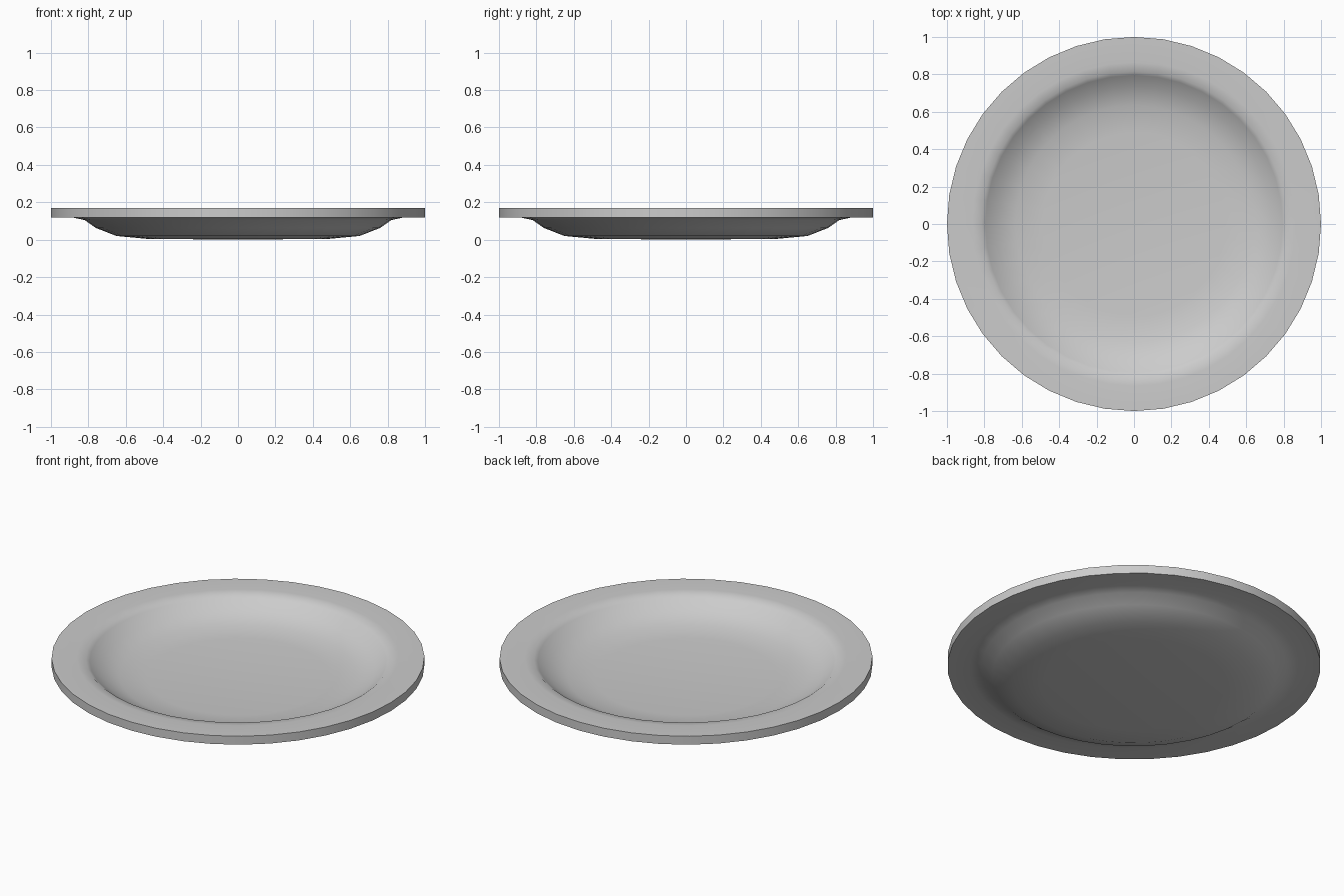
import bpy, bmesh, math

if "Cube" in bpy.data.objects:
    bpy.data.objects.remove(bpy.data.objects["Cube"])

SEGMENTS = 40

# Closed plate section (radius, height): underside outwards, rim, then the well back to the middle
profile = [
    (0, 0), (0.49, 0.005), (0.65, 0.02), (0.76, 0.063), (0.82, 0.105), (0.88, 0.118), (1, 0.12),
    (1, 0.17), (0.865, 0.17), (0.815, 0.165), (0.795, 0.15), (0.735, 0.105), (0.635, 0.068),
    (0.49, 0.055), (0, 0.05),
]

# Lathe the section around z
bm = bmesh.new()
verts = [bm.verts.new((r, 0, z)) for r, z in profile]
edges = [bm.edges.new(pair) for pair in zip(verts, verts[1:])]
bmesh.ops.spin(bm, geom=verts + edges, cent=(0, 0, 0), axis=(0, 0, 1),
               angle=2 * math.pi, steps=SEGMENTS)
bmesh.ops.remove_doubles(bm, verts=bm.verts, dist=0.0005)
bmesh.ops.recalc_face_normals(bm, faces=bm.faces)

mesh = bpy.data.meshes.new("plate")
bm.to_mesh(mesh)
bm.free()
plate = bpy.data.objects.new("plate", mesh)
bpy.context.collection.objects.link(plate)

# Smooth surfaces with a crisp outer rim
bpy.context.view_layer.objects.active = plate
plate.select_set(True)
bpy.ops.object.shade_smooth_by_angle(angle=math.radians(50))
